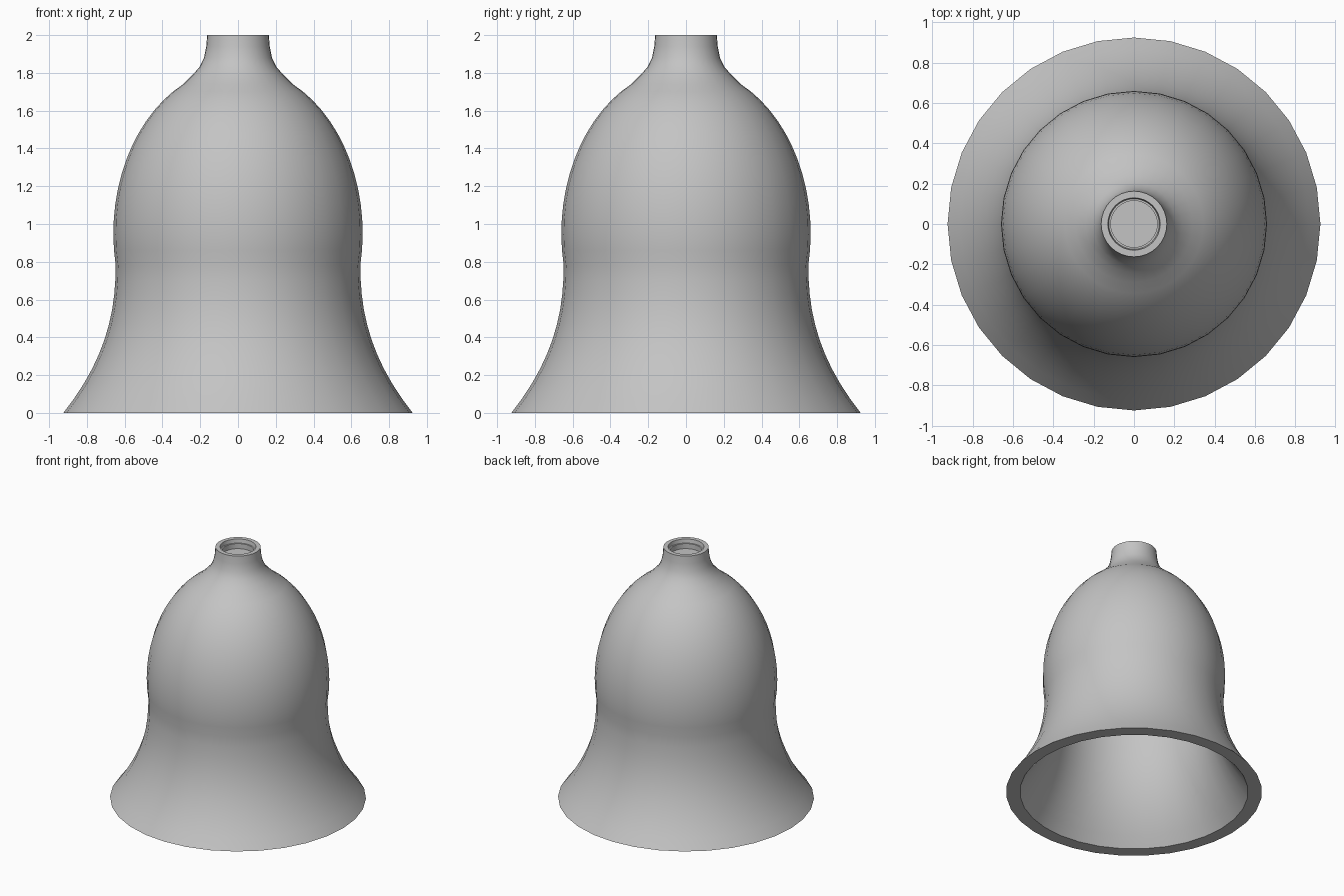
import bpy
import bmesh
import math

cube = bpy.data.objects.get("Cube")
if cube:
    bpy.data.objects.remove(cube, do_unlink=True)

SIDES = 32
WAIST = 0.78        # height where flare meets dome
DOME_Z = 0.95       # height of the widest dome ring

grey = bpy.data.materials.new("plain grey")
grey.use_nodes = True
colour = (0.55, 0.55, 0.55, 1)
grey.diffuse_color = colour
grey.node_tree.nodes["Principled BSDF"].inputs["Base Color"].default_value = colour


def flare(waist_r, lip_r, steps=10):
    """Curve from the lip up to just below the waist."""
    for i in range(steps):
        t = i / steps
        yield waist_r + (lip_r - waist_r) * (1 - t) ** 2.25, WAIST * t


def dome(radius, height, end_r, steps=14):
    """Elliptical arc from the waist up to a given end radius."""
    start = math.asin((WAIST - DOME_Z) / height)
    end = math.acos(end_r / radius)
    for i in range(steps + 1):
        a = start + (end - start) * i / steps
        yield radius * math.cos(a), DOME_Z + height * math.sin(a)


def lathe(name, profile):
    """Revolve a radius/height profile about the z axis."""
    bm = bmesh.new()
    verts = [bm.verts.new((r, 0, z)) for r, z in profile]
    edges = [bm.edges.new(pair) for pair in zip(verts, verts[1:])]
    bmesh.ops.spin(bm, geom=verts + edges, cent=(0, 0, 0), axis=(0, 0, 1),
                   angle=math.tau, steps=SIDES, use_duplicate=False)
    bmesh.ops.remove_doubles(bm, verts=bm.verts, dist=0.0005)
    bmesh.ops.recalc_face_normals(bm, faces=bm.faces)
    mesh = bpy.data.meshes.new(name)
    bm.to_mesh(mesh)
    bm.free()
    mesh.materials.append(grey)
    obj = bpy.data.objects.new(name, mesh)
    bpy.context.collection.objects.link(obj)
    bpy.ops.object.select_all(action='DESELECT')
    bpy.context.view_layer.objects.active = obj
    obj.select_set(True)
    bpy.ops.object.shade_smooth_by_angle(angle=math.radians(35))
    return obj


# Outer wall: flared skirt, dome, then the neck
outer = list(flare(0.648, 0.925)) + list(dome(0.66, 0.88, 0.29))
neck = [(0.24, 1.79), (0.205, 1.83), (0.18, 1.88), (0.168, 1.94), (0.163, 2)]

# Stepped socket sunk into the neck
socket = [(0.13, 2), (0.125, 1.97), (0.115, 1.97), (0.115, 1.93), (0, 1.93)]

# Hollow inside, closed below the neck
inner = list(flare(0.56, 0.825)) + list(dome(0.57, 0.8, 0.1)) + [(0, 1.75)]

lathe("bell_shell", list(reversed(inner)) + outer + neck + socket)
